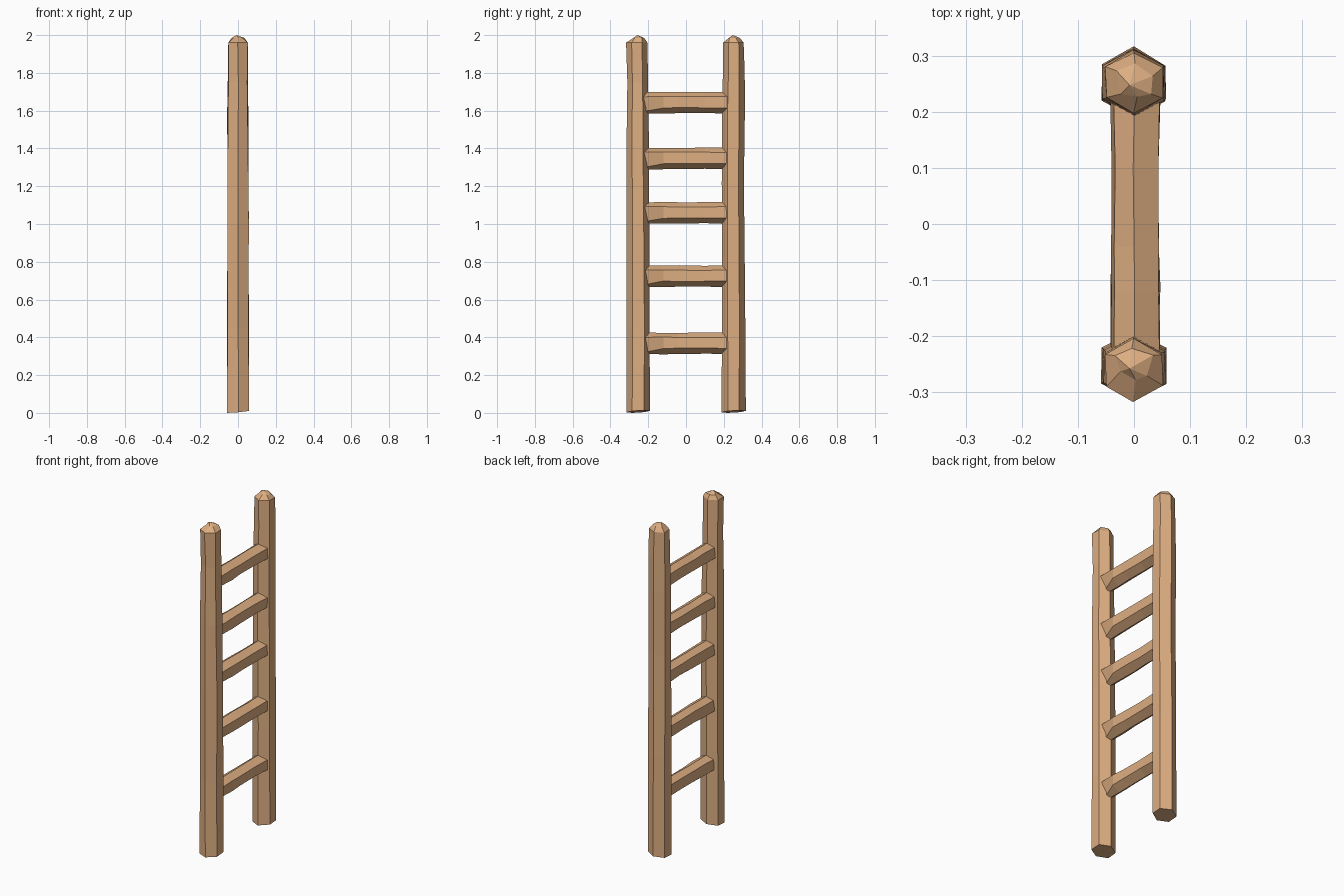
import bpy, bmesh, math, random

if "Cube" in bpy.data.objects:
    bpy.data.objects.remove(bpy.data.objects["Cube"])

random.seed(4)
wood = bpy.data.materials.new("wood")
wood.diffuse_color = (0.72, 0.42, 0.22, 1)
wood.use_nodes = True
wood.node_tree.nodes["Principled BSDF"].inputs["Base Color"].default_value = wood.diffuse_color


def loft(name, rings, tip=None):
    """Skin a list of equal-sided rings; close with flat ends or a pointed tip."""
    bm = bmesh.new()
    rows = [[bm.verts.new(p) for p in ring] for ring in rings]
    n = len(rows[0])
    for a, b in zip(rows, rows[1:]):
        for i in range(n):
            j = (i + 1) % n
            bm.faces.new((a[i], a[j], b[j], b[i]))
    bm.faces.new(rows[0][::-1])
    if tip:
        t = bm.verts.new(tip)
        for i in range(n):
            bm.faces.new((rows[-1][i], rows[-1][(i + 1) % n], t))
    else:
        bm.faces.new(rows[-1])
    bmesh.ops.recalc_face_normals(bm, faces=bm.faces)
    me = bpy.data.meshes.new(name)
    bm.to_mesh(me)
    bm.free()
    me.materials.append(wood)
    ob = bpy.data.objects.new(name, me)
    bpy.context.collection.objects.link(ob)
    return ob


def wobble(a):
    return random.uniform(-a, a)


def post_ring(cy, z, s, tilt=0.0, rough=0.002):
    """Hexagon with points facing +y and -y."""
    ring = []
    for i in range(6):
        a = math.radians(90 + 60 * i)
        x, y = 0.066 * s * math.cos(a), 0.0625 * s * math.sin(a)
        ring.append((x + wobble(rough), cy + y + wobble(rough), z + tilt * (1 + math.sin(a + 1))))
    return ring


# Posts: (height, centre y, scale) down the hand-hewn shaft, then a pointed cap
posts = {
    "left_post": (-0.2525, [(0.0, 0, 1.0), (0.45, 0, 0.99), (1.0, -0.001, 0.97), (1.4, -0.003, 0.95),
                            (1.75, -0.003, 0.86), (1.96, -0.008, 0.89)]),
    "right_post": (0.2525, [(0.0, 0, 1.0), (0.6, 0, 0.99), (1.22, -0.004, 0.95), (1.6, -0.001, 0.97),
                            (1.8, 0, 0.91), (1.96, -0.001, 0.88)]),
}
for name, (cy, shaft) in posts.items():
    rings = [post_ring(cy + dy, z, s, 0.007 if z == 0 else 0) for z, dy, s in shaft]
    rings.append(post_ring(cy, 1.985, 0.5, 0, 0.006))
    loft(name, rings, (-0.008, cy - 0.005, 2.0))


# Rungs: hexagonal bars with one chipped lower corner near the left post
def rung_ring(y, z, s=1.0, chip=False):
    lower = (0.014, -0.046) if chip else (0.046, -0.026)
    section = [(0, 0.058), (-0.036, 0.036), (-0.041, -0.026), (0, -0.056), lower, (0.045, 0.034)]
    return [(x * s + wobble(0.0015), y, z + h * (s if h < 0 else 1) + wobble(0.002)) for x, h in section]


for k, z in enumerate((0.367, 0.722, 1.057, 1.345, 1.64)):
    loft(f"rung_{k + 1}", [rung_ring(-0.23, z, 1.0, True), rung_ring(-0.12, z, 1.0),
                           rung_ring(-0.04 + wobble(0.03), z, 0.96),
                           rung_ring(0.1, z, 0.94), rung_ring(0.23, z, 1.0)])
